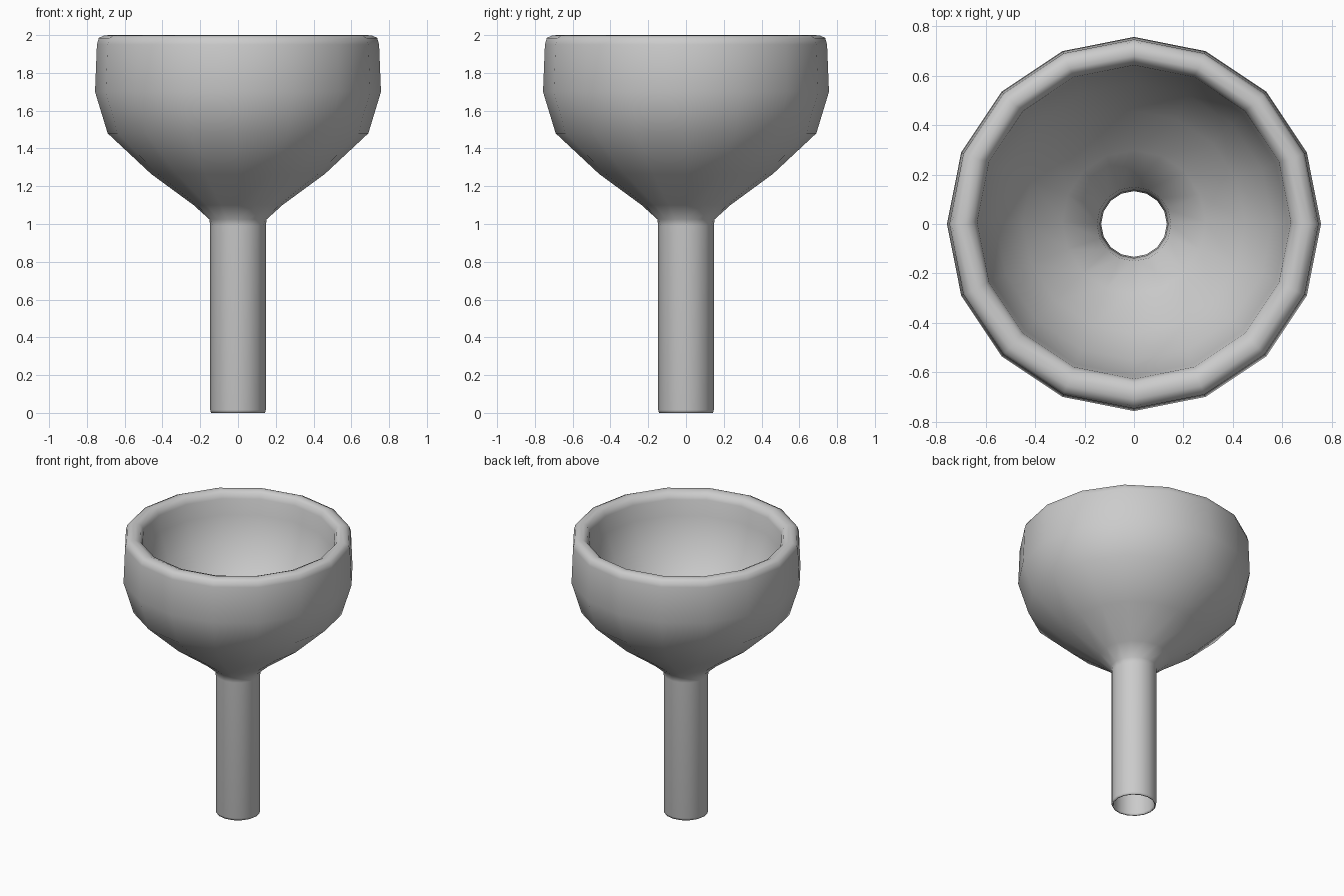
import bpy
import bmesh
import math

cube = bpy.data.objects.get("Cube")
if cube:
    bpy.data.objects.remove(cube, do_unlink=True)

SIDES = 16

# Single plain grey material
grey = bpy.data.materials.new("plain_grey")
grey.use_nodes = True
colour = (0.6, 0.6, 0.6, 1)
grey.diffuse_color = colour
grey.node_tree.nodes["Principled BSDF"].inputs["Base Color"].default_value = colour

# Closed wall section as (radius, height): up the outside, over the rim, down the inside
outside = [(0.143, 0), (0.147, 0.015), (0.147, 0.99), (0.152, 1.025), (0.235, 1.10),
           (0.46, 1.265), (0.69, 1.48), (0.757, 1.70), (0.747, 1.95), (0.737, 1.985)]
rim = [(0.71, 1.998), (0.68, 2.0)]
bowl_inside = [(0.65, 1.985), (0.635, 1.95), (0.622, 1.84), (0.56, 1.66),
               (0.45, 1.50), (0.29, 1.35)]
spout_inside = [(0.15, 1.23), (0.138, 1.17), (0.133, 1.03), (0.133, 0.015), (0.136, 0)]


def place(section, shift_y):
    return [(r, z, shift_y) for r, z in section]


def lathe(name, section, material):
    bm = bmesh.new()
    rings = []
    for r, z, shift_y in section:
        ring = []
        for i in range(SIDES):
            a = math.tau * i / SIDES
            ring.append(bm.verts.new((r * math.cos(a), r * math.sin(a) + shift_y, z)))
        rings.append(ring)
    for k, low in enumerate(rings):
        high = rings[(k + 1) % len(rings)]
        for i in range(SIDES):
            j = (i + 1) % SIDES
            bm.faces.new((low[i], low[j], high[j], high[i])).smooth = True
    bmesh.ops.recalc_face_normals(bm, faces=bm.faces)
    mesh = bpy.data.meshes.new(name)
    bm.to_mesh(mesh)
    bm.free()
    mesh.materials.append(material)
    obj = bpy.data.objects.new(name, mesh)
    bpy.context.collection.objects.link(obj)
    return obj


# Bowl and spout form one continuous hollow wall, its cavity set slightly to the back
wall = place(outside + rim, 0) + place(bowl_inside, 0.008) + place(spout_inside, 0)
lathe("funnel", wall, grey)
